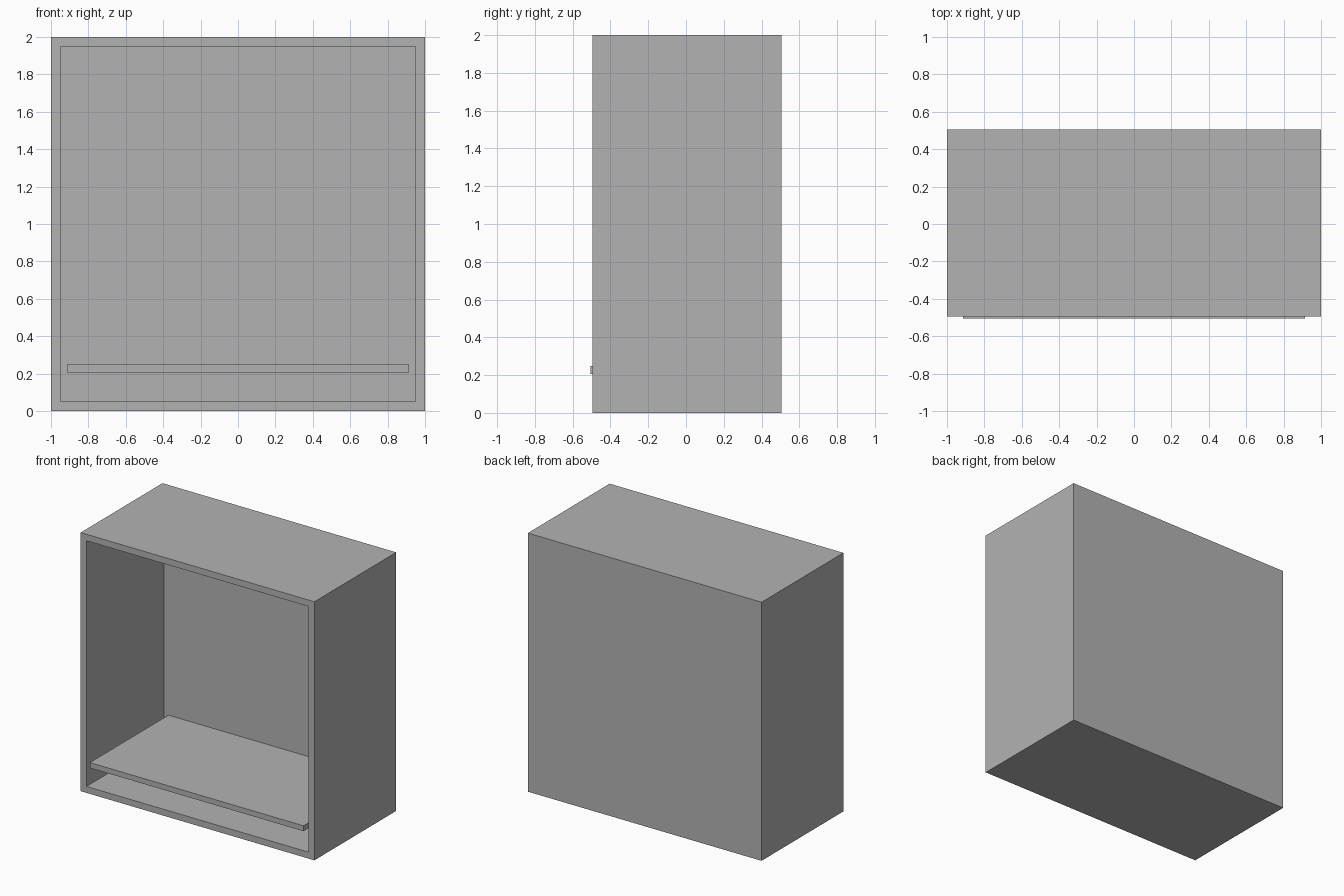
import bpy
import bmesh
from mathutils import Vector

if "Cube" in bpy.data.objects:
    bpy.data.objects.remove(bpy.data.objects["Cube"])

grey = bpy.data.materials.new("plain grey")
grey.diffuse_color = (0.45, 0.45, 0.45, 1.0)
grey.use_nodes = True
grey.node_tree.nodes["Principled BSDF"].inputs["Base Color"].default_value = grey.diffuse_color


def box(name, lo, hi):
    """Axis-aligned box between two corners."""
    lo, hi = Vector(lo), Vector(hi)
    bm = bmesh.new()
    bmesh.ops.create_cube(bm, size=1.0)
    for v in bm.verts:
        v.co = (lo + hi) / 2 + v.co * (hi - lo)
    return finish(name, bm)


def finish(name, bm):
    mesh = bpy.data.meshes.new(name)
    bm.to_mesh(mesh)
    bm.free()
    mesh.materials.append(grey)
    obj = bpy.data.objects.new(name, mesh)
    bpy.context.collection.objects.link(obj)
    return obj


FRONT, BACK, WALL = -0.495, 0.505, 0.05

# Cabinet shell: a box whose front is inset to the rim and pushed back
shell = box("cabinet_shell", (-1, FRONT, 0), (1, BACK, 2))
bm = bmesh.new()
bm.from_mesh(shell.data)
bm.normal_update()
front = min(bm.faces, key=lambda f: f.calc_center_median().y)
bmesh.ops.inset_region(bm, faces=[front], thickness=WALL, use_even_offset=True)
opening = bmesh.ops.extrude_discrete_faces(bm, faces=[front])["faces"]
bmesh.ops.translate(bm, verts=opening[0].verts, vec=(0, BACK - WALL - FRONT, 0))
bm.normal_update()
bm.to_mesh(shell.data)
bm.free()

# Shelf: narrower than the opening, slightly proud of the front rim
box("shelf", (-0.914, -0.505, 0.206), (0.914, BACK - WALL, 0.248))
